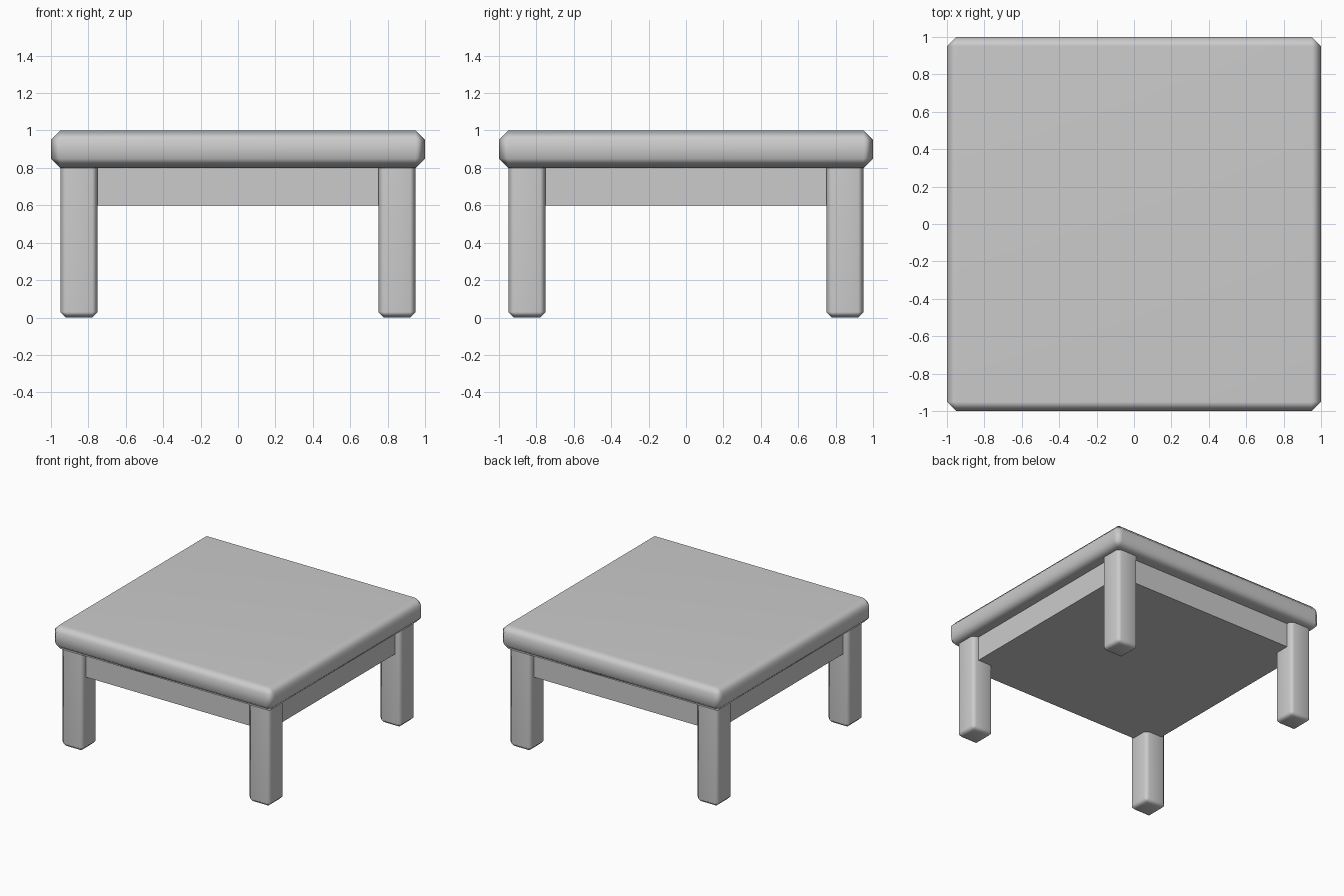
import bpy

default = bpy.data.objects.get("Cube")
if default:
    bpy.data.objects.remove(default, do_unlink=True)

grey = bpy.data.materials.new("plain_grey")
grey.use_nodes = True
GREY = (0.6, 0.6, 0.6, 1)
grey.diffuse_color = GREY
grey.node_tree.nodes["Principled BSDF"].inputs["Base Color"].default_value = GREY


def box(name, centre, size, bevel=0):
    """Box with optional softly shaded chamfers."""
    bpy.ops.mesh.primitive_cube_add(size=1, location=centre)
    obj = bpy.context.object
    obj.name = name
    obj.scale = size
    bpy.ops.object.transform_apply(location=False, rotation=False, scale=True)
    obj.data.materials.append(grey)
    if bevel:
        bpy.ops.object.shade_smooth()
        chamfer = obj.modifiers.new("chamfer", 'BEVEL')
        chamfer.width = bevel
        chamfer.segments = 1
        obj.modifiers.new("soft_edges", 'WEIGHTED_NORMAL')
    return obj


# Chamfered top and the solid apron block below it
box("tabletop", (0, 0, 0.9), (2, 2, 0.2), 0.05)
box("apron", (0, 0, 0.71), (1.8, 1.8, 0.22))

# Four chamfered legs, their upper ends hidden inside the top
for y, depth in ((-0.85, "front"), (0.85, "back")):
    for x, side in ((-0.85, "right"), (0.85, "left")):
        box(f"{depth}_{side}_leg", (x, y, 0.43), (0.2, 0.2, 0.86), 0.03)
